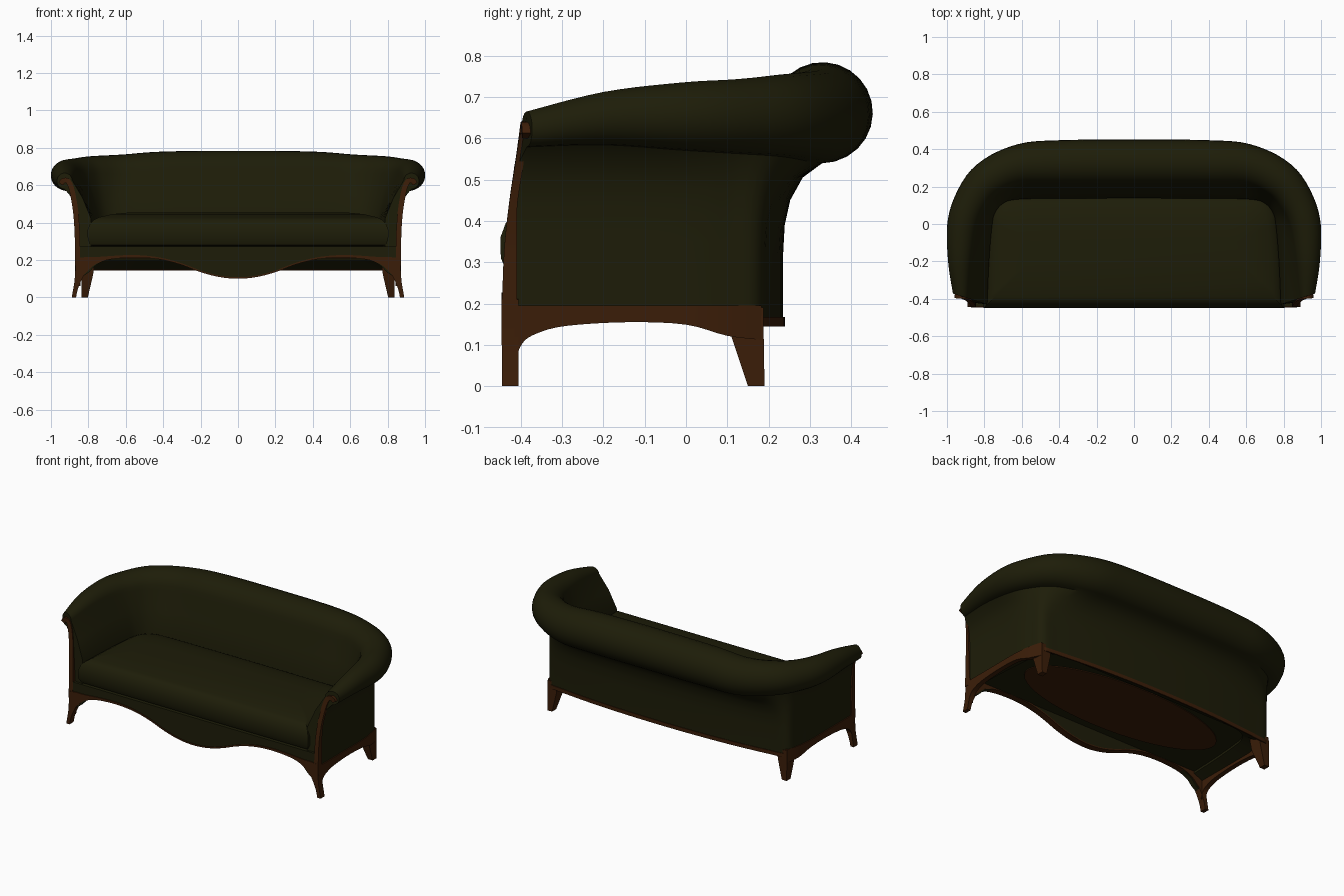
import bpy, bmesh
from math import sin, cos, pi, radians
from mathutils import Vector

cube = bpy.data.objects.get("Cube")
if cube:
    bpy.data.objects.remove(cube)


def material(name, rgb):
    m = bpy.data.materials.new(name)
    m.use_nodes = True
    m.diffuse_color = (*rgb, 1)
    bsdf = next(n for n in m.node_tree.nodes if n.type == 'BSDF_PRINCIPLED')
    bsdf.inputs["Base Color"].default_value = (*rgb, 1)
    return m


FABRIC = material("olive fabric", (0.0125, 0.0120, 0.0025))
WOOD = material("brown wood", (0.044, 0.0125, 0.0025))


def spline(rows, steps):
    """Catmull-Rom interpolation of rows of numbers."""
    pts = [Vector(r) for r in rows]
    out = []
    for i in range(len(pts) - 1):
        a, b, c, d = (pts[max(0, min(len(pts) - 1, i + k))] for k in (-1, 0, 1, 2))
        for s in range(steps):
            t = s / steps
            out.append(0.5 * (2 * b + (c - a) * t + (2 * a - 5 * b + 4 * c - d) * t * t
                              + (3 * b - a - 3 * c + d) * t ** 3))
    return out + [pts[-1]]


def loft(name, rings, mat, mirror=False):
    """Skin closed rings of points and cap both ends."""
    bm = bmesh.new()
    loops = [[bm.verts.new(p) for p in ring] for ring in rings]
    n = len(loops[0])
    for a, b in zip(loops, loops[1:]):
        for i in range(n):
            j = (i + 1) % n
            bm.faces.new((a[i], a[j], b[j], b[i]))
    bm.faces.new(loops[0])
    bm.faces.new(loops[-1])
    bmesh.ops.recalc_face_normals(bm, faces=bm.faces)
    mesh = bpy.data.meshes.new(name)
    bm.to_mesh(mesh)
    bm.free()
    mesh.materials.append(mat)
    ob = bpy.data.objects.new(name, mesh)
    bpy.context.collection.objects.link(ob)
    bpy.ops.object.select_all(action='DESELECT')
    ob.select_set(True)
    bpy.context.view_layer.objects.active = ob
    bpy.ops.object.shade_smooth_by_angle(angle=radians(35))
    if mirror:
        ob.modifiers.new("Mirror", 'MIRROR')
    return ob


def mirrored(rows, flips):
    """Extend a half list across x = 0, negating the given columns."""
    other = [[-v if k in flips else v for k, v in enumerate(r)] for r in rows[:-1]]
    return rows + other[::-1]


# Stations round the sofa: outer wall xy, inner wall xy, roll centre xyz, roll radius
half = [
    [.865, -.420, .785, -.430, .927, -.385, .622, .043],
    [.865, -.200, .775, -.200, .930, -.200, .648, .064],
    [.865, .000, .760, -.020, .917, -.010, .653, .082],
    [.853, .100, .745, .055, .872, .120, .653, .090],
    [.828, .178, .700, .110, .785, .235, .655, .100],
    [.720, .198, .620, .132, .620, .315, .652, .112],
    [.400, .225, .400, .136, .400, .328, .660, .120],
    [.000, .235, .000, .138, .000, .330, .662, .122],
]
stations = spline(mirrored(half, (0, 2, 4)), 5)


def shell_ring(s):
    outer, inner, centre = Vector(s[0:2]), Vector(s[2:4]), Vector(s[4:6])
    z, r = s[6], s[7]
    out = (centre - inner).normalized()
    ring = [(*inner, .2), (*inner, .42)]
    mid = inner.lerp(centre - out * r, .45)
    ring.append((*mid, .42 + (z - .42) * .55))
    for k in range(19):
        a = radians(175 - 265 * k / 18)
        ring.append((*(centre + out * r * cos(a)), z + r * sin(a)))
    for f, drop in ((.5, .035), (.18, .09), (.04, .15), (0, .22)):
        ring.append((*outer.lerp(centre, f), z - r - drop))
    ring.append((*outer, .147 if outer.y > .17 else .165))
    return ring


loft("back_and_arms", [shell_ring(s) for s in stations], FABRIC)


# Seat cushion and base plate follow the inner wall outline
def seat_ring(inset, z):
    cy = -.145
    return [(s[2] * (1 - inset / .78), cy + (s[3] - cy) * (1 - inset / .285), z) for s in stations]


cushion = [(.02, .255), (.012, .274), (-.005, .281), (-.018, .31), (-.019, .36), (-.006, .395),
           (.012, .413), (.04, .428), (.11, .445), (.2, .454)]
loft("seat_cushion", [seat_ring(i, z) for i, z in cushion], FABRIC)
loft("seat_base", [seat_ring(-.002, .214), seat_ring(-.002, .225)], FABRIC)
loft("underside_panel", [[(.68 * cos(a * pi / 24), -.12 + .24 * sin(a * pi / 24), z) for a in range(48)]
                         for z in (.209, .217)], WOOD)


def box_x(x, y0, y1, z0, z1):
    return [(x, y0, z0), (x, y1, z0), (x, y1, z1), (x, y0, z1)]


def box_z(z, x0, x1, y0, y1):
    return [(x0, y0, z), (x1, y0, z), (x1, y1, z), (x0, y1, z)]


# Serpentine front apron: x, lower edge, height of the wooden edge
edge = [[.870, .10, .11], [.82, .125, .09], [.77, .172, .043], [.7, .2, .02], [.6, .212, .014],
        [.5, .212, .012], [.4, .2, .01], [.3, .173, .009], [.2, .135, .009], [.1, .109, .008],
        [0, .1, .008]]
apron = spline(mirrored(edge, (0,)), 4)
loft("front_apron", [box_x(x * .98, -.441, -.41, z + .004, .272) for x, z, h in apron], FABRIC)
loft("apron_edge", [box_x(x, -.446, -.405, z, z + h) for x, z, h in apron], WOOD)

# Front legs flare outwards
leg = spline([[.14, .812, .871], [.09, .838, .874], [.045, .856, .881], [0, .866, .889]], 4)
loft("front_leg", [box_z(z, a, b, -.445, -.405) for z, a, b in leg], WOOD, True)

# Back legs
loft("back_leg", [box_z(.19, .765, .836, .105, .188), box_z(.12, .775, .837, .11, .188),
                  box_z(0, .803, .836, .15, .19)], WOOD, True)

# Arched side rails: x, y, lower edge
rail = spline([[.872, -.415, .06], [.872, -.395, .105], [.872, -.36, .128], [.872, -.29, .146],
               [.872, -.14, .155], [.871, 0, .149], [.859, .1, .122], [.836, .183, .112]], 4)
loft("side_rail", [[(x - .03, y, z), (x, y, z), (x, y, .195), (x - .03, y, .195)]
                   for x, y, z in rail], WOOD, True)

# Thin back rail along the bottom of the back wall
back = [s for s in stations if s[1] > .172]
loft("back_rail", [box_x(s[0], s[1] - .004, s[1] + .004, .145, .168) for s in back], WOOD)

# Wooden arm facing, rising from the leg and curling over the scroll: x, z, front y
facing = spline([[.858, .17, -.446], [.859, .33, -.44], [.867, .45, -.427], [.88, .535, -.414],
                 [.893, .59, -.406], [.910, .622, -.401], [.934, .624, -.398], [.947, .606, -.396]], 4)
rings = []
for i, (x, z, y) in enumerate(facing):
    a, b = facing[max(i - 1, 0)], facing[min(i + 1, len(facing) - 1)]
    side = Vector((b[1] - a[1], 0, a[0] - b[0])).normalized() * .014
    p, q = Vector((x, y, z)), Vector((x, max(y + .02, -.409), z))
    rings.append([p - side, p + side, q + side, q - side])
loft("arm_facing", rings, WOOD, True)
